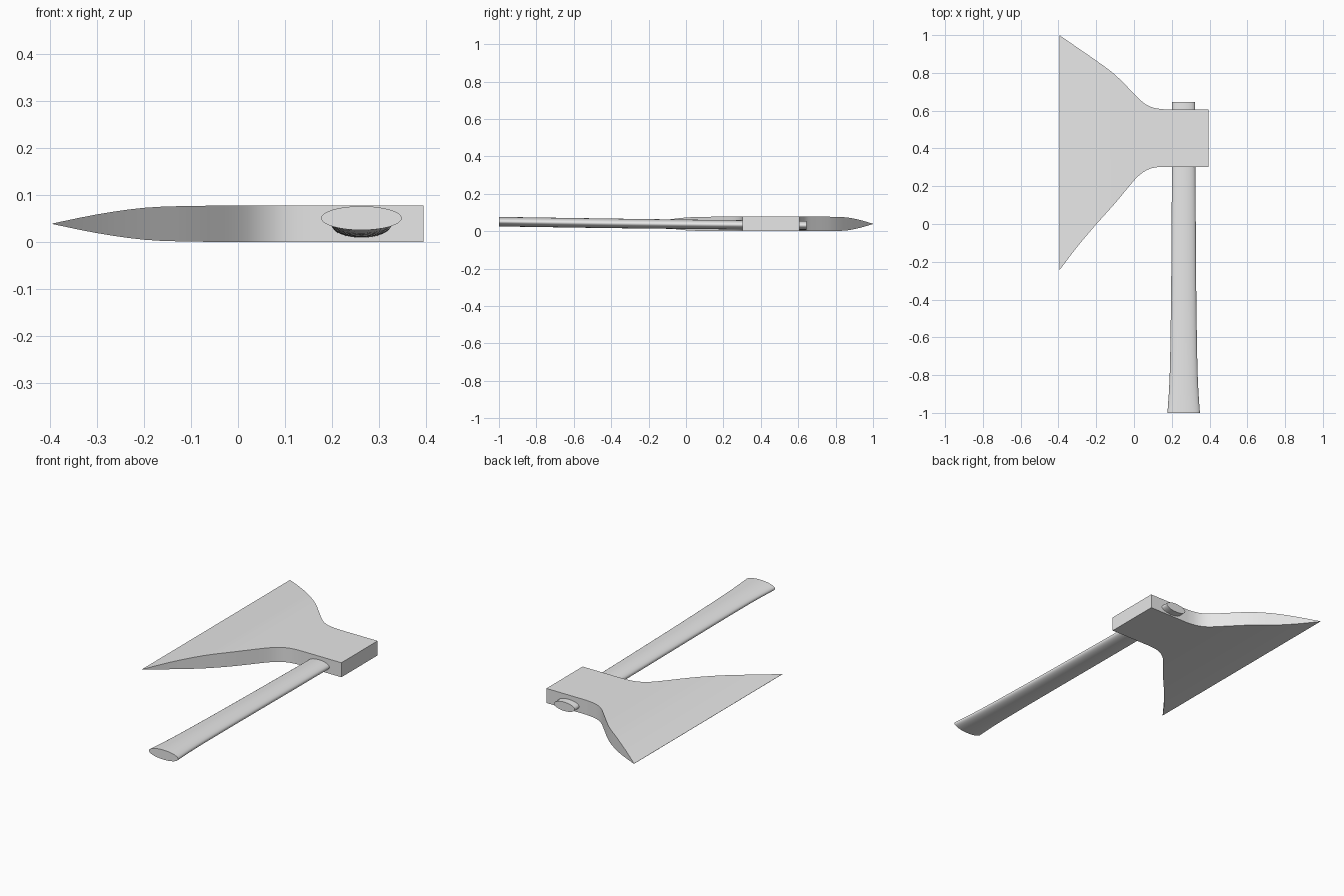
import bpy, bmesh, math

if "Cube" in bpy.data.objects:
    bpy.data.objects.remove(bpy.data.objects["Cube"])

steel = bpy.data.materials.new("plain_grey")
steel.diffuse_color = (0.8, 0.8, 0.8, 1)
steel.use_nodes = True
steel.node_tree.nodes["Principled BSDF"].inputs["Base Color"].default_value = steel.diffuse_color


def loft(name, rings, angle):
    """Skin a list of equal-length rings and cap both ends."""
    bm = bmesh.new()
    loops = [[bm.verts.new(p) for p in ring] for ring in rings]
    n = len(loops[0])
    for a, b in zip(loops, loops[1:]):
        for i in range(n):
            j = (i + 1) % n
            bm.faces.new((a[i], a[j], b[j], b[i]))
    bm.faces.new(loops[0])
    bm.faces.new(loops[-1])
    bmesh.ops.recalc_face_normals(bm, faces=bm.faces)
    mesh = bpy.data.meshes.new(name)
    bm.to_mesh(mesh)
    bm.free()
    mesh.materials.append(steel)
    obj = bpy.data.objects.new(name, mesh)
    bpy.context.collection.objects.link(obj)
    bpy.context.view_layer.objects.active = obj
    obj.select_set(True)
    bpy.ops.object.shade_smooth_by_angle(angle=math.radians(angle))
    obj.select_set(False)
    return obj


def smooth(rows, steps):
    """Catmull-Rom interpolation of station rows."""
    out = []
    for i in range(len(rows) - 1):
        p0, p1 = rows[max(i - 1, 0)], rows[i]
        p2, p3 = rows[i + 1], rows[min(i + 2, len(rows) - 1)]
        for s in range(steps):
            t = s / steps
            out.append([0.5 * (2 * b + (c - a) * t + (2 * a - 5 * b + 4 * c - d) * t * t
                               + (3 * b - a - 3 * c + d) * t ** 3)
                        for a, b, c, d in zip(p0, p1, p2, p3)])
    return out + [list(rows[-1])]


# Axe head: x, lower y, upper y, half thickness from cutting edge to neck
MID = 0.039
blade = smooth([
    (-0.395, -0.245, 1.000, 0.0006),
    (-0.300, -0.120, 0.934, 0.0200),
    (-0.200, -0.002, 0.865, 0.0340),
    (-0.100, 0.110, 0.790, 0.0380),
    (0.000, 0.230, 0.690, 0.0385),
    (0.050, 0.275, 0.642, 0.0385),
    (0.100, 0.297, 0.616, 0.0385),
    (0.160, 0.303, 0.607, 0.0385),
], 3)
blade.append((0.395, 0.303, 0.607, 0.0385))  # square poll
loft("axe_head",
     [[(x, lo, MID - h), (x, hi, MID - h), (x, hi, MID + h), (x, lo, MID + h)]
      for x, lo, hi, h in blade], 30)

# Handle: y, half width, centre z, half height from flared grip to top stub
shaft = smooth([
    (-1.00, 0.086, 0.051, 0.0255),
    (-0.80, 0.074, 0.048, 0.0255),
    (-0.40, 0.067, 0.042, 0.0255),
    (0.00, 0.064, 0.037, 0.0250),
    (0.30, 0.062, 0.034, 0.0245),
    (0.645, 0.061, 0.031, 0.0235),
], 3)
SIDES = 32
loft("handle",
     [[(0.263 + w * math.cos(2 * math.pi * k / SIDES), y,
        z + h * math.sin(2 * math.pi * k / SIDES)) for k in range(SIDES)]
      for y, w, z, h in shaft], 40)
